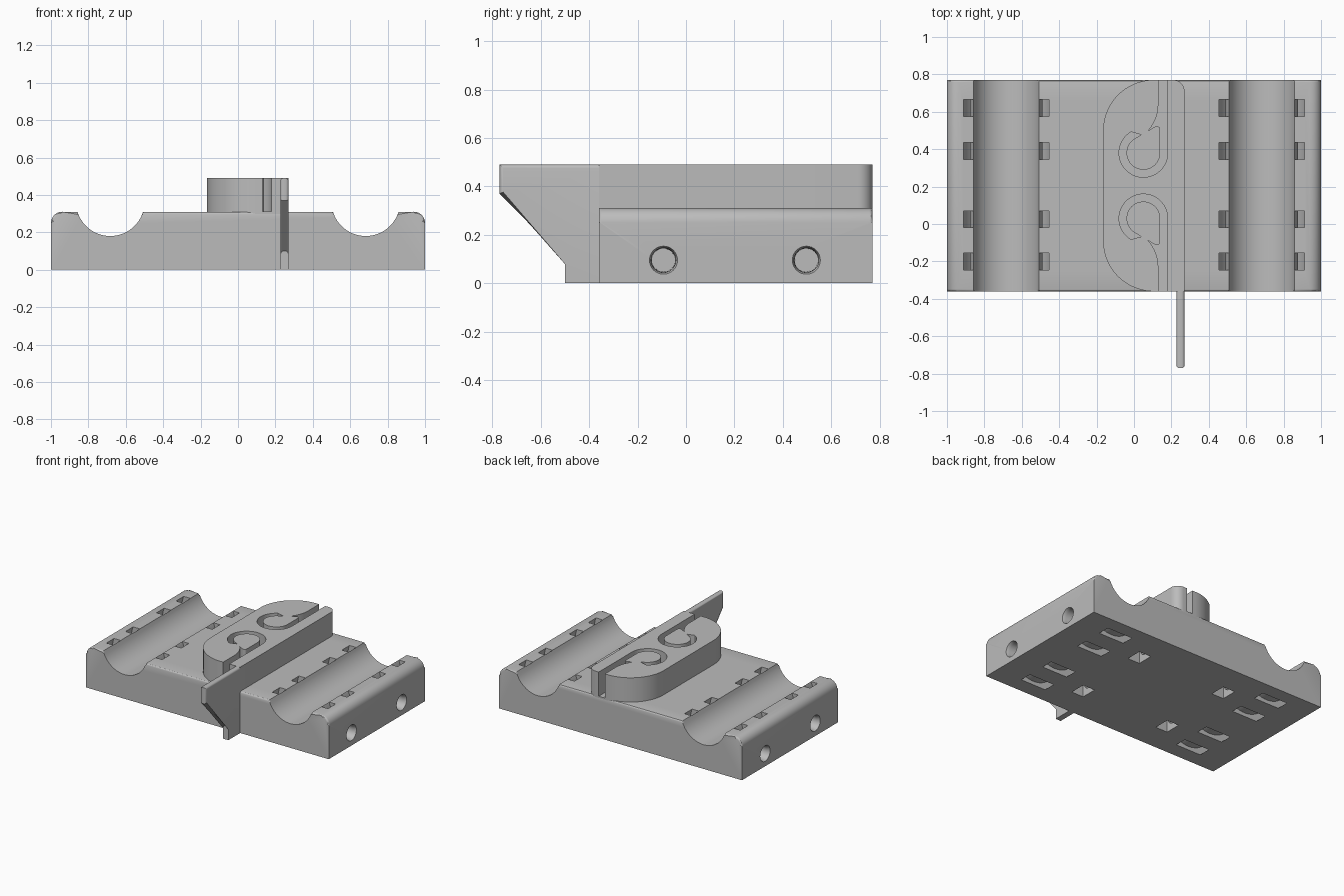
import bpy, bmesh
from math import sin, cos, pi, radians, sqrt
from mathutils import Vector

cube = bpy.data.objects.get("Cube")
if cube:
    bpy.data.objects.remove(cube, do_unlink=True)

grey = bpy.data.materials.new("plain grey")
grey.use_nodes = True
GREY = (0.5, 0.5, 0.5, 1)
grey.diffuse_color = GREY
grey.node_tree.nodes["Principled BSDF"].inputs["Base Color"].default_value = GREY

BACK, FRONT, TOP = 0.77, -0.36, 0.31
MID = (BACK + FRONT) / 2
CREST = 0.49


def arc(cx, cy, r, start, end, n=16):
    """Points on a circle between two angles in degrees."""
    angles = [radians(start + (end - start) * i / n) for i in range(n + 1)]
    return [(cx + r * cos(a), cy + r * sin(a)) for a in angles]


def add_prism(bm, outline, low, high, axis):
    """Extrude an outline along an axis; returns the new faces."""
    place = {"x": lambda u, v, w: (w, u, v),
             "y": lambda u, v, w: (u, w, v),
             "z": lambda u, v, w: (u, v, w)}[axis]
    ends = [[bm.verts.new(place(u, v, w)) for u, v in outline] for w in (low, high)]
    caps = [bm.faces.new(end) for end in ends]
    n = len(outline)
    sides = [bm.faces.new((ends[0][i], ends[0][(i + 1) % n],
                           ends[1][(i + 1) % n], ends[1][i])) for i in range(n)]
    return caps, caps + sides


def finish(name, bm):
    bmesh.ops.recalc_face_normals(bm, faces=bm.faces[:])
    mesh = bpy.data.meshes.new(name)
    bm.to_mesh(mesh)
    bm.free()
    obj = bpy.data.objects.new(name, mesh)
    bpy.context.collection.objects.link(obj)
    mesh.materials.append(grey)
    return obj


def activate(obj):
    bpy.ops.object.select_all(action="DESELECT")
    obj.select_set(True)
    bpy.context.view_layer.objects.active = obj


def carve(obj, cutter):
    mod = obj.modifiers.new("carve", "BOOLEAN")
    mod.operation, mod.solver, mod.object = "DIFFERENCE", "EXACT", cutter
    activate(obj)
    bpy.ops.object.modifier_apply(modifier=mod.name)
    bpy.data.objects.remove(cutter, do_unlink=True)


def smooth(obj):
    activate(obj)
    bpy.ops.object.shade_smooth_by_angle(angle=radians(30))


def rect(u0, u1, v0, v1):
    return [(u0, v0), (u1, v0), (u1, v1), (u0, v1)]


def flip(points):
    """Mirror an outline about the middle of the base."""
    return [(x, 2 * MID - y) for x, y in points]


# Base: rounded block with two long cradles
half = [(1, 0)] + arc(0.94, TOP - 0.06, 0.06, 0, 90, 8)
half += [p for p in arc(0.683, 0.363, 0.183, -17, -163, 28)]
profile = half + [(-x, z) for x, z in reversed(half)]
bm = bmesh.new()
caps, _ = add_prism(bm, profile, FRONT, BACK, "y")
rim = [e for cap in caps for e in cap.edges
       if min(v.co.z for v in e.verts) > 0.1]
bmesh.ops.bevel(bm, geom=rim, offset=0.012, segments=3, profile=0.5, affect="EDGES")
base = finish("base", bm)

# Curved tie channels running under each cradle
bm = bmesh.new()
CENTRE_Z = 0.2226
ring = arc(0, CENTRE_Z, 0.246, -215, 35, 40) + arc(0, CENTRE_Z, 0.195, 35, -215, 40)
for side in (-0.683, 0.683):
    for y in (0.62, 0.39, 0.025, -0.2):
        add_prism(bm, [(side + u, z) for u, z in ring], y - 0.045, y + 0.045, "y")
carve(base, finish("tie_channel_cutter", bm))

# Bolt holes from the sides, with a flared mouth
bm = bmesh.new()
for s in (-1, 1):
    for y in (-0.093, 0.497):
        rings = []
        for x, r in ((1.01, 0.062), (0.995, 0.056), (0.975, 0.051), (0.25, 0.048)):
            rings.append([bm.verts.new((s * x, u, z))
                          for u, z in arc(y, 0.095, r, 0, 360, 32)[:-1]])
        bm.faces.new(rings[0])
        bm.faces.new(rings[-1])
        for a, b in zip(rings, rings[1:]):
            for i in range(32):
                j = (i + 1) % 32
                bm.faces.new((a[i], a[j], b[j], b[i]))
carve(base, finish("bolt_hole_cutter", bm))

# Nut pockets open at the underside
bm = bmesh.new()
for s in (-0.37, 0.37):
    for y in (-0.093, 0.497):
        add_prism(bm, rect(s - 0.05, s + 0.05, y - 0.06, y + 0.06), -0.05, 0.16, "z")
carve(base, finish("nut_pocket_cutter", bm))
smooth(base)

# Cable clamp block: rounded on one side, upright wall on the other
R = 0.27
outline = (arc(0.21, BACK - 0.06, 0.06, 0, 90, 8)
           + [(0.13, BACK)] + arc(-0.165 + R, BACK - R, R, 90, 180, 24)
           + arc(-0.165 + R, FRONT + R, R, 180, 270, 24)
           + [(0.13, FRONT), (0.27, FRONT)])
bm = bmesh.new()
add_prism(bm, outline, TOP - 0.02, CREST, "z")
clamp = finish("cable_clamp", bm)

# Cable path looping round a teardrop at each end
LOOP = Vector((0.05, 0.38))
path = [(0.18, BACK + 0.05)] + arc(LOOP.x, LOOP.y, 0.13, 0, -240, 40)
path += arc(-0.08, 0.64, 0.21, -52, 0, 12) + [(0.13, BACK + 0.05)]
bm = bmesh.new()
for shape in (path, flip(path)):
    add_prism(bm, shape, TOP, CREST + 0.05, "z")
carve(clamp, finish("cable_path_cutter", bm))
smooth(clamp)

# Teardrop posts
drop = arc(LOOP.x, LOOP.y, 0.09, 0, -235, 32) + arc(0.122, 0.505, 0.018, 125, 0, 8)
for name, shape in (("back_post", drop), ("front_post", flip(drop))):
    bm = bmesh.new()
    add_prism(bm, shape, TOP - 0.02, CREST, "z")
    smooth(finish(name, bm))

# Fin: thin plate reaching out past the front with a sloped lower edge
side_view = [(-0.77, CREST), (-0.77, 0.37), (-0.5, 0.1), (-0.5, 0),
             (-0.3, 0), (-0.3, CREST)]
bm = bmesh.new()
add_prism(bm, side_view, 0.227, 0.27, "x")
edges = [e for e in bm.edges if e.verts[0].co.y < -0.4 or e.verts[1].co.y < -0.4]
edges = [e for e in edges if all(v.co.z > 0 for v in e.verts)
         and abs(e.verts[0].co.x - e.verts[1].co.x) < 0.001]
bmesh.ops.bevel(bm, geom=edges, offset=0.015, segments=4, profile=0.5, affect="EDGES")
smooth(finish("front_fin", bm))
